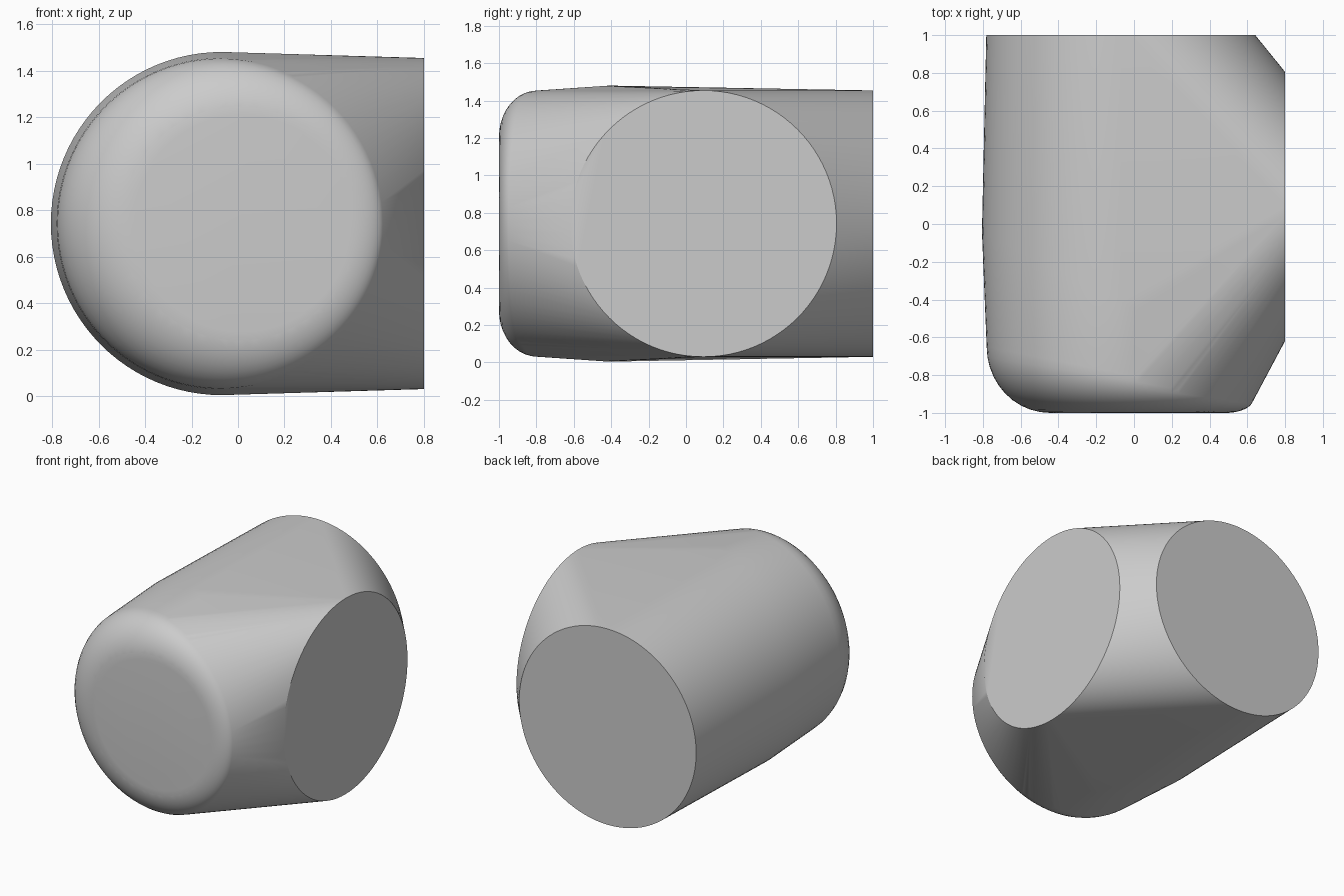
import bpy, bmesh
from math import sin, cos, pi, radians

if "Cube" in bpy.data.objects:
    bpy.data.objects.remove(bpy.data.objects["Cube"], do_unlink=True)

SEGMENTS = 96
MID_Z = 0.742
MOUTH_RADIUS = 0.712

grey = bpy.data.materials.new("light grey")
grey.use_nodes = True
grey.diffuse_color = (0.6, 0.6, 0.6, 1)
grey.node_tree.nodes["Principled BSDF"].inputs["Base Color"].default_value = grey.diffuse_color

bm = bmesh.new()


def ring(centre, u, radius_u, radius_z):
    """Ring of points spanned by the horizontal direction u and the z axis."""
    for i in range(SEGMENTS):
        a = 2 * pi * i / SEGMENTS
        bm.verts.new((centre[0] + u[0] * radius_u * cos(a),
                      centre[1] + u[1] * radius_u * cos(a),
                      MID_Z + radius_z * sin(a)))


# Flat round ends at the back and on the left
ring((-0.07, 1.0), (1, 0), MOUTH_RADIUS, MOUTH_RADIUS)
ring((0.8, 0.093), (0, 1), MOUTH_RADIUS, MOUTH_RADIUS)

# Slanted elbow ring, the widest part of the body
ring((-0.07, -0.41), (1, -0.5), 0.735, 0.738)

# Rounded front: a flat disc growing into a slightly tilted rim
STEPS = 10
for s in range(STEPS + 1):
    t = s / STEPS * pi / 2
    out, back = sin(t), 1 - cos(t)
    radius = 0.465 + (0.705 - 0.465) * out
    tilt = -0.14 * back / radius
    ring((0.02 - 0.095 * out, -1 + 0.21 * back), (1, tilt), radius,
         0.465 + (MOUTH_RADIUS - 0.465) * out)

# Stretch one taut skin over the rings
hull = bmesh.ops.convex_hull(bm, input=bm.verts[:])
loose = {g for g in hull["geom_interior"] + hull["geom_unused"]
         if isinstance(g, bmesh.types.BMVert)}
bmesh.ops.delete(bm, geom=list(loose), context="VERTS")
bmesh.ops.dissolve_limit(bm, angle_limit=radians(0.2), verts=bm.verts[:], edges=bm.edges[:])
bmesh.ops.recalc_face_normals(bm, faces=bm.faces[:])

mesh = bpy.data.meshes.new("elbow_body")
bm.to_mesh(mesh)
bm.free()
mesh.materials.append(grey)
body = bpy.data.objects.new("elbow_body", mesh)
bpy.context.collection.objects.link(body)

# Smooth sides with crisp edges round the flat ends
bpy.ops.object.select_all(action="DESELECT")
body.select_set(True)
bpy.context.view_layer.objects.active = body
bpy.ops.object.shade_smooth_by_angle(angle=radians(30))
